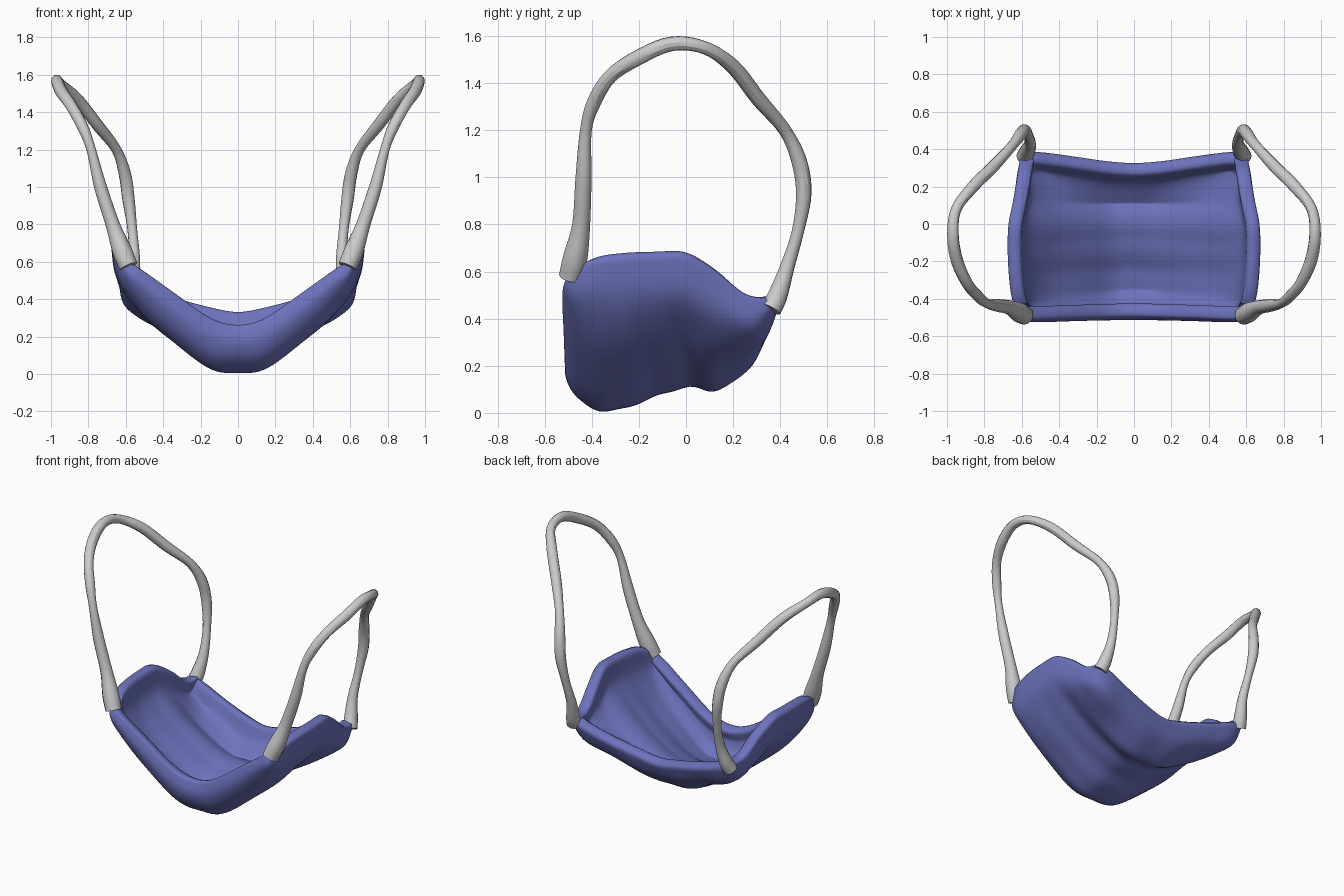
import bpy, math
from mathutils import Vector

if "Cube" in bpy.data.objects:
    bpy.data.objects.remove(bpy.data.objects["Cube"])


def spline(pts, n):
    """Catmull-Rom resampling, n steps per span."""
    p = [2 * pts[0] - pts[1]] + pts + [2 * pts[-1] - pts[-2]]
    out = []
    for i in range(1, len(p) - 2):
        a, b, c, d = p[i - 1:i + 3]
        for k in range(n):
            t = k / n
            out.append(0.5 * (2 * b + (c - a) * t + (2 * a - 5 * b + 4 * c - d) * t * t
                              + (3 * b - a - 3 * c + d) * t ** 3))
    return out + [pts[-1].copy()]


# Mask cross-sections from centre to side rim: y and z from front rim to back rim
sections = [
    ([0] * 9, [(-.49, .27), (-.515, .17), (-.46, .06), (-.33, .005), (-.15, .06),
               (0, .11), (.13, .095), (.27, .19), (.335, .31)]),
    ([.15] * 9, [(-.495, .31), (-.515, .2), (-.46, .08), (-.33, .025), (-.15, .08),
                 (0, .125), (.13, .105), (.28, .2), (.345, .34)]),
    ([.35] * 9, [(-.50, .45), (-.52, .34), (-.46, .22), (-.33, .17), (-.15, .2),
                 (0, .23), (.13, .2), (.3, .26), (.375, .39)]),
    ([.52] * 9, [(-.505, .57), (-.525, .48), (-.46, .37), (-.33, .32), (-.15, .34),
                 (0, .36), (.15, .3), (.32, .31), (.395, .45)]),
    ([.58, .6, .625, .635, .645, .645, .625, .615, .59],
     [(-.495, .6), (-.51, .54), (-.44, .5), (-.3, .49), (-.15, .5),
      (0, .5), (.14, .43), (.28, .38), (.385, .46)]),
    ([.6, .63, .66, .675, .68, .675, .65, .625, .61],
     [(-.48, .61), (-.46, .63), (-.38, .66), (-.26, .675), (-.13, .68),
      (0, .68), (.12, .615), (.25, .51), (.36, .48)]),
]
half = [[Vector((x, y, z)) for x, (y, z) in zip(xs, yz)] for xs, yz in sections]
rows = [[Vector((-p.x, p.y, p.z)) for p in r] for r in half[:0:-1]] + half
rows = [spline(r, 4) for r in rows]
grid = list(zip(*[spline(list(col), 5) for col in zip(*rows)]))
nu, nv = len(grid), len(grid[0])

# Soft pleats running across the mask, fading out at the rims
verts = []
for i, r in enumerate(grid):
    for j, p in enumerate(r):
        fade = math.sin(math.pi * j / (nv - 1)) ** 2 * math.sin(math.pi * i / (nu - 1))
        verts.append((p.x, p.y, p.z + .007 * fade * math.sin(38 * p.y + 3 * abs(p.x))))
# Faces point outward and down, so the thickness grows into the cup
faces = [(i * nv + j, i * nv + j + 1, (i + 1) * nv + j + 1, (i + 1) * nv + j)
         for i in range(nu - 1) for j in range(nv - 1)]
me = bpy.data.meshes.new("mask_body")
me.from_pydata(verts, [], faces)
mask = bpy.data.objects.new("mask_body", me)
bpy.context.collection.objects.link(mask)
for f in me.polygons:
    f.use_smooth = True
shell = mask.modifiers.new("thickness", 'SOLIDIFY')
shell.thickness, shell.offset = .075, -1
smooth = mask.modifiers.new("smooth", 'SUBSURF')
smooth.levels = smooth.render_levels = 1
blue = bpy.data.materials.new("blue_cloth")
blue.diffuse_color = (.15, .17, .5, 1)
blue.use_nodes = True
blue.node_tree.nodes["Principled BSDF"].inputs["Base Color"].default_value = blue.diffuse_color
me.materials.append(blue)

# Ear loops: x, y, z, radius along the right-hand strap
strap = [(.585, -.49, .575, .05), (.62, -.47, .66, .052), (.67, -.445, .8, .038),
         (.735, -.435, 1.0, .034), (.785, -.425, 1.2, .025), (.83, -.39, 1.32, .03),
         (.89, -.32, 1.43, .03), (.945, -.2, 1.51, .033), (.968, -.06, 1.567, .031),
         (.95, .08, 1.55, .028), (.86, .2, 1.47, .032), (.75, .31, 1.33, .032),
         (.65, .42, 1.2, .027), (.605, .48, 1.07, .033), (.585, .5, .93, .033),
         (.565, .475, .77, .026), (.555, .43, .62, .031), (.57, .39, .5, .042),
         (.585, .36, .44, .045)]
for side, label in ((1, "right"), (-1, "left")):
    cu = bpy.data.curves.new(label + "_ear_loop", 'CURVE')
    cu.dimensions, cu.bevel_depth, cu.bevel_resolution = '3D', 1, 4
    cu.use_fill_caps = True
    pts = spline([Vector(p) for p in strap], 5)
    s = cu.splines.new('POLY')
    s.points.add(len(pts) - 1)
    for q, p in zip(s.points, pts):
        q.co, q.radius = (side * p[0], p[1], p[2], 1), p[3]
    s.use_smooth = True
    loop = bpy.data.objects.new(label + "_ear_loop", cu)
    bpy.context.collection.objects.link(loop)
    bpy.ops.object.select_all(action='DESELECT')
    loop.select_set(True)
    bpy.context.view_layer.objects.active = loop
    bpy.ops.object.convert(target='MESH')
    bpy.ops.object.shade_smooth_by_angle()
